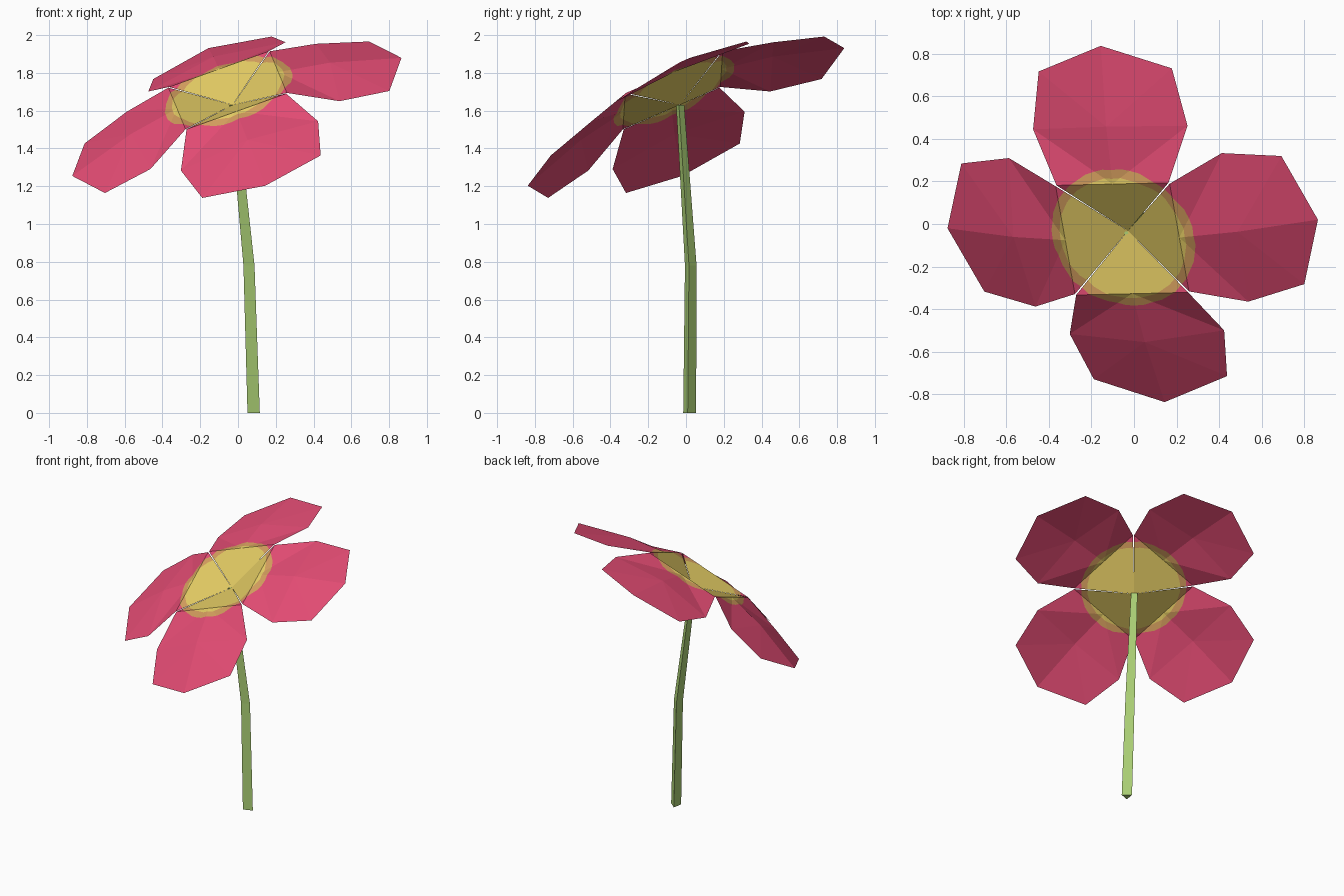
import bpy, bmesh, math
from mathutils import Matrix, Vector

if "Cube" in bpy.data.objects:
    bpy.data.objects.remove(bpy.data.objects["Cube"])


def material(name, rgb):
    # 8-bit display colour to linear
    lin = [(c / 255 / 12.92) if c < 10 else ((c / 255 + 0.055) / 1.055) ** 2.4 for c in rgb]
    m = bpy.data.materials.new(name)
    m.diffuse_color = (*lin, 1)
    m.use_nodes = True
    m.node_tree.nodes["Principled BSDF"].inputs["Base Color"].default_value = m.diffuse_color
    return m


crimson = material("petal_crimson", (228, 76, 116))
yellow = material("centre_yellow", (228, 204, 100))
tan = material("centre_rim_tan", (212, 158, 94))
green = material("stem_green", (170, 206, 116))

# Petal sheet, pointing along +Y in the head's own tilted frame
half = [(0.28, 0.285, 0), (0.386, 0.532, -0.10), (0.333, 0.80, -0.167)]
bm = bmesh.new()
right = [bm.verts.new(p) for p in half]
left = [bm.verts.new((-x, y, z)) for x, y, z in half]
heart = bm.verts.new((0, 0, -0.09))
base = bm.verts.new((0, 0.285, 0))
ridge = bm.verts.new((0, 0.56, -0.05))
tip = bm.verts.new((0, 0.926, -0.165))
for side, flip in ((right, False), (left, True)):
    for face in ((heart, side[0], base),
                 (base, side[0], side[1]), (base, side[1], ridge),
                 (ridge, side[1], side[2]), (ridge, side[2], tip)):
        bm.faces.new(face[::-1] if flip else face)

# Round yellow centre: cut along the sides of two regular polygons, colour by distance
SIDES, INNER, OUTER = 24, 0.31, 0.352
dirs = [Vector((math.cos(a), math.sin(a), 0))
        for a in (math.radians(90 + 360 / SIDES * k) for k in range(-3, 4))]
for radius in (INNER, OUTER):
    for d in dirs:
        bmesh.ops.bisect_plane(bm, geom=bm.verts[:] + bm.edges[:] + bm.faces[:],
                               plane_co=d * radius, plane_no=d)
for f in bm.faces:
    dist = max(f.calc_center_median().dot(d) for d in dirs)
    f.material_index = 1 if dist < INNER else 2 if dist < OUTER else 0
petal_mesh = bpy.data.meshes.new("petal")
bm.to_mesh(petal_mesh)
bm.free()
for m in (crimson, yellow, tan):
    petal_mesh.materials.append(m)

# Tilted flower head: four copies of the petal about its axis
across = Vector((0.945, 0.022, 0.339)).normalized()
along = Vector((-0.162, 0.902, 0.392))
normal = across.cross(along).normalized()
along = normal.cross(across)
head = Matrix.Translation((-0.055, -0.07, 1.708)) @ Matrix((across, along, normal)).transposed().to_4x4()
for k, name in enumerate(("back", "left", "front", "right")):
    ob = bpy.data.objects.new(name + "_petal", petal_mesh)
    ob.matrix_world = head @ Matrix.Rotation(math.radians(90 * k), 4, 'Z')
    bpy.context.collection.objects.link(ob)

# Three-sided tapering stem with one bend
bm = bmesh.new()
rings = []
for x, y, z, r in ((0.076, 0.016, 0, 0.04), (0.052, 0.022, 0.78, 0.036), (-0.03, -0.033, 1.63, 0.025)):
    rings.append([bm.verts.new((x + r * math.cos(math.radians(a)), y + r * math.sin(math.radians(a)), z))
                  for a in (-10, 110, 230)])
for lo, hi in zip(rings, rings[1:]):
    for i in range(3):
        j = (i + 1) % 3
        bm.faces.new((lo[i], lo[j], hi[j], hi[i]))
bm.faces.new(rings[0][::-1])
bm.faces.new(rings[-1])
stem_mesh = bpy.data.meshes.new("stem")
bm.to_mesh(stem_mesh)
bm.free()
stem_mesh.materials.append(green)
bpy.context.collection.objects.link(bpy.data.objects.new("stem", stem_mesh))
